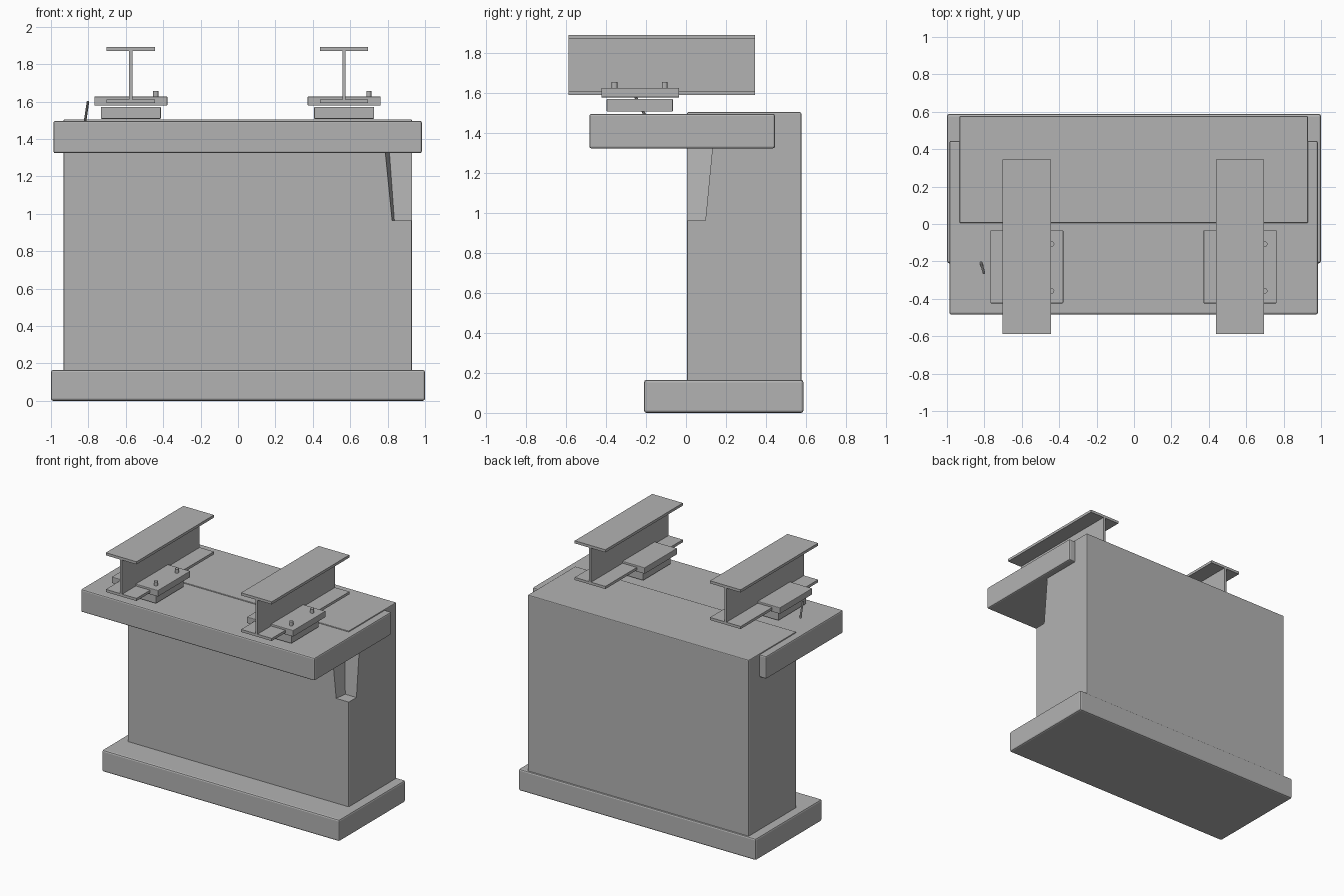
import bpy
import bmesh
from mathutils import Vector

cube = bpy.data.objects.get("Cube")
if cube:
    bpy.data.objects.remove(cube, do_unlink=True)

# Single concrete grey
GREY = (0.45, 0.45, 0.45, 1)
mat = bpy.data.materials.new("concrete grey")
mat.use_nodes = True
mat.diffuse_color = GREY
mat.node_tree.nodes["Principled BSDF"].inputs["Base Color"].default_value = GREY


def finish(name, bm):
    bmesh.ops.recalc_face_normals(bm, faces=bm.faces)
    mesh = bpy.data.meshes.new(name)
    bm.to_mesh(mesh)
    bm.free()
    mesh.materials.append(mat)
    obj = bpy.data.objects.new(name, mesh)
    bpy.context.collection.objects.link(obj)
    return obj


def box(name, xs, ys, zs, bevel=0):
    bm = bmesh.new()
    bmesh.ops.create_cube(bm, size=1)
    for v in bm.verts:
        v.co = [r[0] + (c + 0.5) * (r[1] - r[0]) for c, r in zip(v.co, (xs, ys, zs))]
    obj = finish(name, bm)
    if bevel:
        mod = obj.modifiers.new("rounded edges", "BEVEL")
        mod.width = bevel
        mod.segments = 2
    return obj


def rod(name, start, end, radius, sides=12):
    start, end = Vector(start), Vector(end)
    axis = end - start
    bm = bmesh.new()
    bmesh.ops.create_cone(bm, cap_ends=True, segments=sides, radius1=radius,
                          radius2=radius, depth=axis.length)
    obj = finish(name, bm)
    obj.rotation_mode = "QUATERNION"
    obj.rotation_quaternion = axis.to_track_quat("Z", "Y")
    obj.location = (start + end) / 2
    return obj


def extrude_profile(name, points, y0, y1):
    bm = bmesh.new()
    face = bm.faces.new([bm.verts.new((x, y0, z)) for x, z in points])
    new = bmesh.ops.extrude_face_region(bm, geom=[face])["geom"]
    moved = [v for v in new if isinstance(v, bmesh.types.BMVert)]
    bmesh.ops.translate(bm, verts=moved, vec=(0, y1 - y0, 0))
    return finish(name, bm)


# Footing, wall and cap
box("footing", (-1, 1), (-0.21, 0.588), (0, 0.165), 0.012)
wall = box("abutment_wall", (-0.933, 0.93), (0.005, 0.577), (0.15, 1.505), 0.006)
box("bearing_cap", (-0.987, 0.983), (-0.484, 0.445), (1.324, 1.497), 0.01)

# Tapered broken corner cut out of the wall
bm = bmesh.new()
rings = []
for z, front_x, back_x, depth in ((0.963, 0.822, 0.836, 0.097), (1.326, 0.785, 0.81, 0.132)):
    rings.append([bm.verts.new(p) for p in (
        (front_x, -0.01, z), (1.05, -0.01, z), (1.05, depth, z), (back_x, depth, z))])
low, high = rings
bm.faces.new(low)
bm.faces.new(high)
for i in range(4):
    j = (i + 1) % 4
    bm.faces.new((low[i], low[j], high[j], high[i]))
cutter = finish("corner_cutter", bm)
cutter.hide_render = True
cutter.hide_viewport = True
cut = wall.modifiers.new("broken corner", "BOOLEAN")
cut.operation = "DIFFERENCE"
cut.solver = "EXACT"
cut.object = cutter

# Bearings and I-beams
for side, cx in (("right", -0.573), ("left", 0.567)):
    box(f"bearing_pad_{side}", (cx - 0.16, cx + 0.16), (-0.397, -0.066), (1.508, 1.571), 0.003)
    box(f"bearing_plate_{side}", (cx - 0.195, cx + 0.195), (-0.424, -0.034), (1.579, 1.627), 0.004)
    for place, y in (("front", -0.358), ("back", -0.107)):
        rod(f"bolt_{side}_{place}", (cx + 0.133, y, 1.6), (cx + 0.133, y, 1.657), 0.014)
    w, t, bottom, top, f = 0.129, 0.009, 1.592, 1.891, 0.02
    half = [(t, bottom + f), (w, bottom + f), (w, bottom)]
    right = [(t, top - f), (w, top - f), (w, top)]
    profile = half[::-1] + right
    outline = profile + [(-x, z) for x, z in reversed(profile)]
    extrude_profile(f"beam_{side}", [(cx + x, z) for x, z in outline], -0.588, 0.345)

# Bent bar sticking out of the cap
rod("exposed_bar", (-0.82, -0.2, 1.48), (-0.802, -0.262, 1.6), 0.007, 8)
